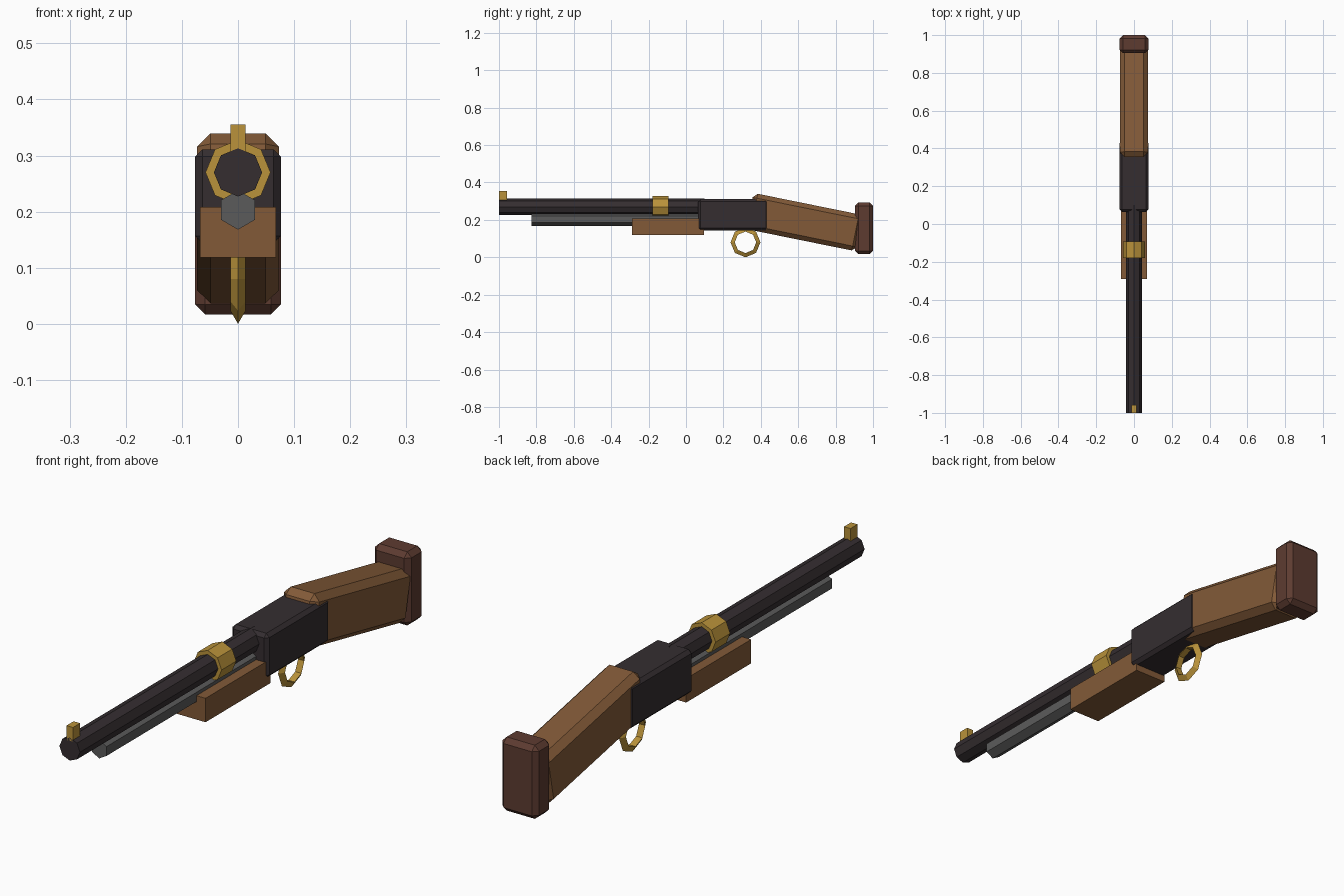
import bpy, bmesh, math
from mathutils import Matrix, Vector

if "Cube" in bpy.data.objects:
    bpy.data.objects.remove(bpy.data.objects["Cube"])


def material(name, rgb):
    m = bpy.data.materials.new(name)
    m.diffuse_color = (*rgb, 1)
    m.use_nodes = True
    m.node_tree.nodes["Principled BSDF"].inputs["Base Color"].default_value = m.diffuse_color
    return m


STEEL = material("dark steel", (0.035, 0.027, 0.030))
GREY = material("grey steel", (0.105, 0.105, 0.105))
WOOD = material("walnut wood", (0.225, 0.102, 0.039))
PAD = material("red brown pad", (0.110, 0.044, 0.030))
BRASS = material("brass", (0.49, 0.29, 0.043))


def finish(name, bm, mat):
    bmesh.ops.recalc_face_normals(bm, faces=bm.faces)
    me = bpy.data.meshes.new(name)
    bm.to_mesh(me)
    bm.free()
    me.materials.append(mat)
    ob = bpy.data.objects.new(name, me)
    bpy.context.collection.objects.link(ob)
    return ob


def box(name, centre, size, mat, bevel=0, tilt=0):
    """Box with flat chamfers, tilted about the x axis."""
    bm = bmesh.new()
    bmesh.ops.create_cube(bm, size=1, matrix=Matrix.Diagonal((*size, 1)))
    if bevel:
        bmesh.ops.bevel(bm, geom=bm.edges[:], offset=bevel, segments=1,
                        affect='EDGES', profile=0.5)
    bmesh.ops.transform(bm, verts=bm.verts,
                        matrix=Matrix.Translation(centre) @ Matrix.Rotation(tilt, 4, 'X'))
    return finish(name, bm, mat)


def rod(name, z, radius, y0, y1, sides, start, mat):
    """Many-sided rod lying along y."""
    bm = bmesh.new()
    ends = []
    for y in (y0, y1):
        angles = [start + math.tau * i / sides for i in range(sides)]
        ends.append([bm.verts.new((radius * math.cos(a), y, z + radius * math.sin(a)))
                     for a in angles])
        bm.faces.new(ends[-1])
    for i in range(sides):
        j = (i + 1) % sides
        bm.faces.new((ends[0][i], ends[0][j], ends[1][j], ends[1][i]))
    return finish(name, bm, mat)


# Barrel group
rod("barrel", 0.27, 0.043, -1.0, 0.10, 8, 0, STEEL)
rod("magazine_tube", 0.203, 0.035, -0.825, 0.10, 6, math.pi / 6, GREY)
rod("barrel_band", 0.27, 0.058, -0.18, -0.093, 8, 0, BRASS)
box("front_sight", (0, -0.979, 0.328), (0.027, 0.042, 0.054), BRASS)

# Body and woodwork
box("forend", (0, -0.097, 0.163), (0.136, 0.386, 0.09), WOOD)
box("receiver", (0, 0.252, 0.2275), (0.153, 0.375, 0.167), STEEL, 0.013)
box("stock", (0, 0.635, 0.188), (0.146, 0.60, 0.197), WOOD, 0.024, -0.2)
box("butt_pad", (0, 0.952, 0.155), (0.153, 0.096, 0.277), PAD, 0.018)

# Trigger guard: ring with a triangular section pointing outward
bm = bmesh.new()
rings = []
for i in range(8):
    a = math.tau * i / 8
    ring = []
    for k in range(3):
        b = math.tau * k / 3
        r = 0.065 + 0.015 * math.cos(b)
        ring.append(bm.verts.new((0.015 * math.sin(b), 0.318 + r * math.cos(a),
                                  0.08 + r * math.sin(a))))
    rings.append(ring)
for i in range(8):
    p, q = rings[i], rings[(i + 1) % 8]
    for k in range(3):
        m = (k + 1) % 3
        bm.faces.new((p[k], p[m], q[m], q[k]))
finish("trigger_guard", bm, BRASS)
